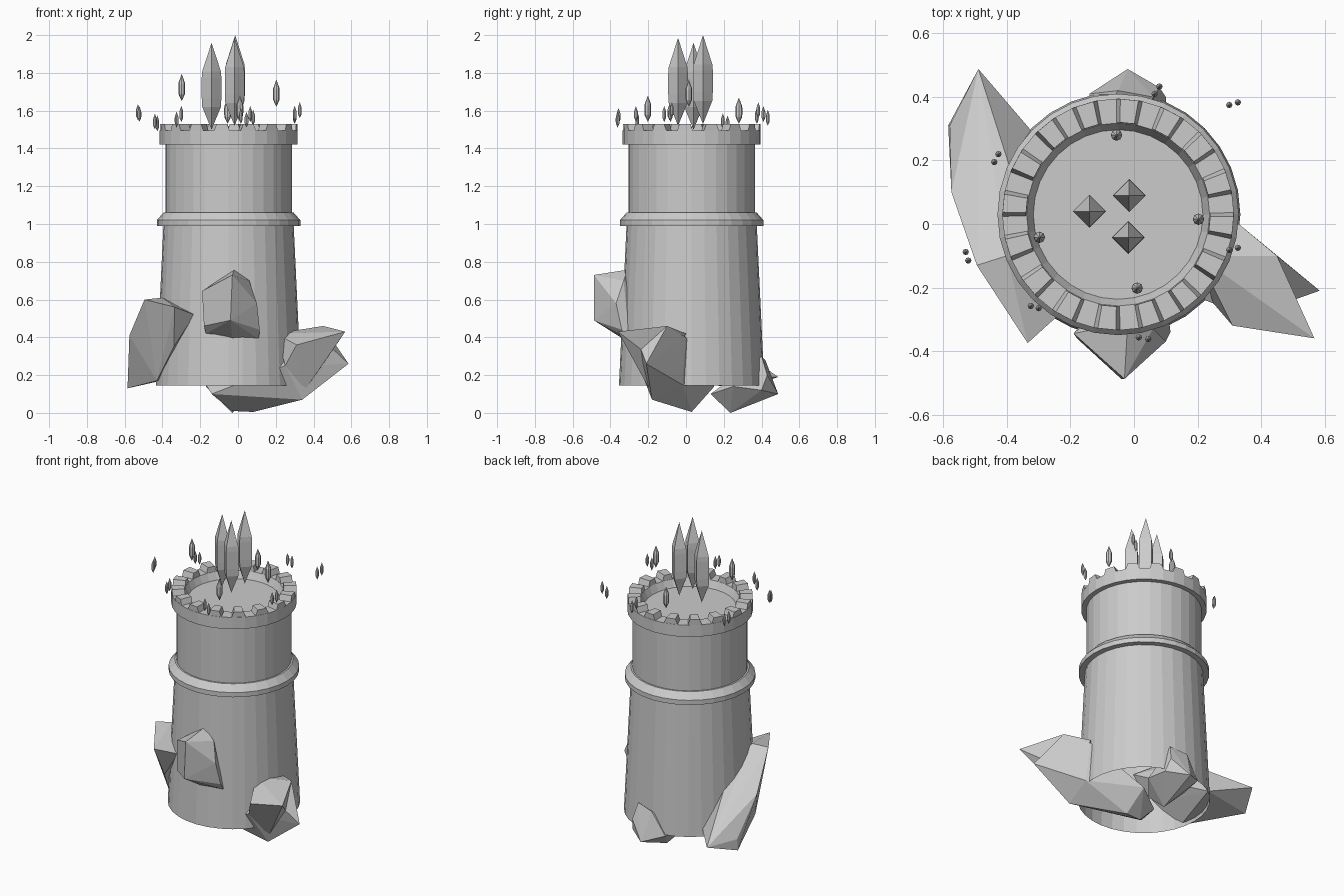
import bpy, bmesh
from math import sin, cos, pi, radians

CX, CY, SIDES = -0.05, 0.03, 32


def finish(name, bm):
    bmesh.ops.recalc_face_normals(bm, faces=bm.faces[:])
    me = bpy.data.meshes.new(name)
    bm.to_mesh(me)
    bm.free()
    ob = bpy.data.objects.new(name, me)
    bpy.context.collection.objects.link(ob)
    return ob


def lathe(bm, profile, n, cx, cy):
    """Revolve (radius, z) points; radius 0 makes a pole."""
    rings = []
    for r, z in profile:
        if r == 0:
            rings.append([bm.verts.new((cx, cy, z))])
        else:
            rings.append([bm.verts.new((cx + r * cos(2 * pi * i / n), cy + r * sin(2 * pi * i / n), z))
                          for i in range(n)])
    for a, b in zip(rings, rings[1:]):
        for i in range(n):
            j = (i + 1) % n
            if len(a) == 1:
                bm.faces.new((a[0], b[j], b[i]))
            elif len(b) == 1:
                bm.faces.new((a[i], a[j], b[0]))
            else:
                bm.faces.new((a[i], a[j], b[j], b[i]))


def crystal(name, x, y, z0, z1, r, n=4):
    h = z1 - z0
    bm = bmesh.new()
    lathe(bm, [(0, z0), (0.95 * r, z0 + 0.26 * h), (r, z0 + 0.36 * h), (r, z0 + 0.6 * h),
               (0.95 * r, z0 + 0.67 * h), (0, z1)], n, x, y)
    finish(name, bm)


def rock(name, pts):
    bm = bmesh.new()
    vs = [bm.verts.new(p) for p in pts]
    res = bmesh.ops.convex_hull(bm, input=vs)
    junk = {g for g in res["geom_interior"] + res["geom_unused"] if isinstance(g, bmesh.types.BMVert)}
    bmesh.ops.delete(bm, geom=list(junk), context='VERTS')
    finish(name, bm)


# tower body, open underneath, with belt moulding, parapet ring and sunken floor
bm = bmesh.new()
lathe(bm, [(0.385, 0.145), (0.345, 0.99), (0.38, 0.99), (0.38, 1.02),
           (0.345, 1.06), (0.335, 1.06), (0.335, 1.42), (0.365, 1.42), (0.365, 1.495),
           (0.288, 1.495), (0.267, 1.45), (0, 1.45)], SIDES, CX, CY)
finish("tower", bm)

# merlons: sixteen tapered blocks on every second sector
bm = bmesh.new()
for k in range(16):
    mid = radians(22.5 * k + 16.875)
    levels = []
    for z, half in ((1.49, 6.8), (1.53, 4.5)):
        half = radians(half)
        levels.append([bm.verts.new((CX + r * cos(mid + s * half), CY + r * sin(mid + s * half), z))
                       for r, s in ((0.29, -1), (0.364, -1), (0.364, 1), (0.29, 1))])
    lo, hi = levels
    bm.faces.new(hi)
    bm.faces.new(lo[::-1])
    for i in range(4):
        j = (i + 1) % 4
        bm.faces.new((lo[i], lo[j], hi[j], hi[i]))
finish("merlons", bm)

# floating crystals: three large, four medium, seven pairs of shards
for x, y, z0, z1 in ((-0.015, 0.09, 1.53, 2.0), (-0.14, 0.04, 1.5, 1.96), (-0.018, -0.042, 1.52, 1.985)):
    crystal("large_crystal", x, y, z0, z1, 0.052)
for x, y, z0, z1 in ((-0.055, 0.28, 1.53, 1.67), (0.203, 0.015, 1.62, 1.765),
                     (-0.298, -0.042, 1.65, 1.795), (0.01, -0.202, 1.54, 1.68)):
    crystal("medium_crystal", x, y, z0, z1, 0.018, 8)
for x, y, z in ((0.08, 0.433, 1.52), (0.065, 0.41, 1.54), (0.327, 0.383, 1.56), (0.3, 0.375, 1.53),
                (0.327, -0.075, 1.56), (0.3, -0.082, 1.54), (0.045, -0.362, 1.51), (0.015, -0.357, 1.53),
                (-0.3, -0.265, 1.54), (-0.325, -0.258, 1.51), (-0.522, -0.115, 1.54), (-0.53, -0.088, 1.55),
                (-0.44, 0.195, 1.5), (-0.427, 0.22, 1.49)):
    crystal("shard", x, y, z, z + 0.085, 0.01, 8)

# faceted rocks breaking through the wall
rock("front_rock", [(-0.02, -0.31, 0.758), (-0.03, -0.488, 0.73), (-0.04, -0.488, 0.49),
                    (-0.19, -0.345, 0.645), (-0.18, -0.36, 0.46), (-0.17, -0.32, 0.42),
                    (-0.03, -0.33, 0.39), (0.11, -0.3, 0.39), (0.115, -0.34, 0.44),
                    (0.1, -0.37, 0.58), (0.06, -0.33, 0.7), (-0.03, -0.2, 0.55)])
rock("left_rock", [(-0.49, 0.488, 0.19), (-0.585, 0.31, 0.13), (-0.58, 0.31, 0.2), (-0.32, 0.29, 0.19),
                   (-0.575, 0.1, 0.41), (-0.43, -0.09, 0.17), (-0.495, -0.13, 0.6), (-0.4, -0.1, 0.61),
                   (-0.335, -0.375, 0.56), (-0.23, -0.28, 0.52), (-0.34, -0.26, 0.35), (-0.35, 0.05, 0.5)])
rock("right_rock_upper", [(0.45, -0.1, 0.46), (0.33, 0.0, 0.42), (0.568, -0.36, 0.43), (0.31, -0.32, 0.36),
                          (0.25, -0.25, 0.25), (0.5, -0.23, 0.33), (0.34, -0.18, 0.1), (0.2, -0.1, 0.42)])
rock("right_rock_lower", [(0.585, -0.21, 0.26), (0.45, -0.1, 0.46), (0.5, -0.24, 0.34), (0.34, -0.18, 0.07),
                          (0.35, -0.02, 0.15), (0.33, 0.0, 0.4), (0.25, -0.25, 0.25), (0.08, 0.03, 0.005),
                          (-0.03, 0.02, 0.01), (-0.17, -0.02, 0.15), (-0.14, -0.1, 0.1), (0.0, 0.0, 0.25),
                          (0.05, 0.15, 0.14)])
rock("back_rock", [(-0.02, 0.488, 0.1), (0.06, 0.4, 0.3), (-0.05, 0.42, 0.28), (0.08, 0.43, 0.2),
                   (-0.14, 0.41, 0.14), (0.1, 0.4, 0.12), (-0.03, 0.235, 0.0), (0.0, 0.13, 0.1),
                   (-0.17, 0.25, 0.14), (0.1, 0.25, 0.14)])
